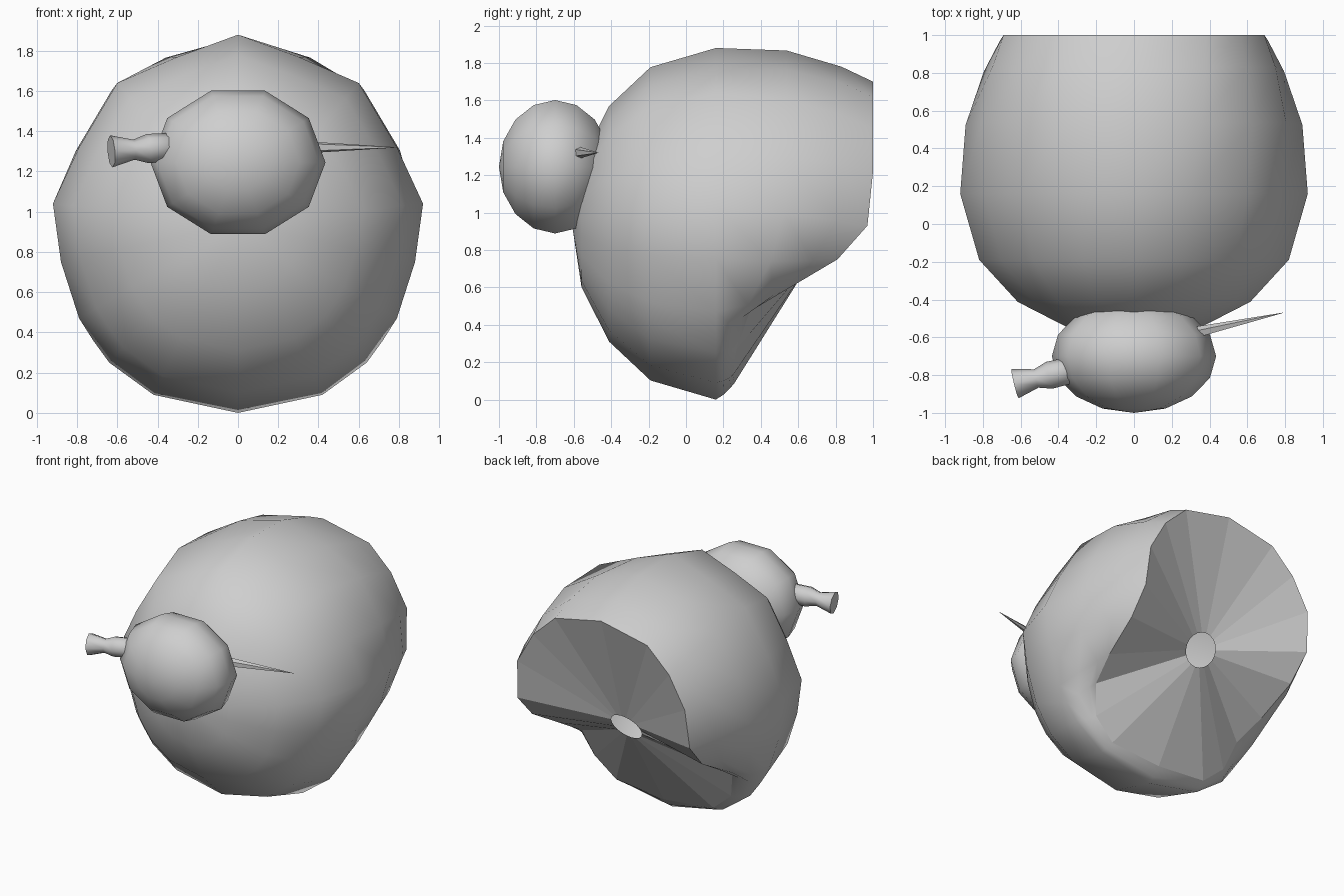
import bpy, bmesh, math
from mathutils import Vector

if "Cube" in bpy.data.objects:
    bpy.data.objects.remove(bpy.data.objects["Cube"])

grey = bpy.data.materials.new("plain_grey")
grey.diffuse_color = (0.62, 0.62, 0.62, 1)
grey.use_nodes = True
grey.node_tree.nodes["Principled BSDF"].inputs["Base Color"].default_value = grey.diffuse_color


def finish(bm, name, flat=()):
    for f in bm.faces:
        f.smooth = f not in flat
    me = bpy.data.meshes.new(name)
    bm.to_mesh(me)
    bm.free()
    ob = bpy.data.objects.new(name, me)
    ob.data.materials.append(grey)
    bpy.context.collection.objects.link(ob)
    return ob


def bridge(bm, a, b):
    n = len(a)
    return [bm.faces.new((a[i], a[(i + 1) % n], b[(i + 1) % n], b[i])) for i in range(n)]


def mirrored(half):
    return half + [Vector((-p.x, p.y, p.z)) for p in half[-2:0:-1]]


# Body: widest ring (x, z) and open back rim (x, y, z), right half from top to bottom
wide = [(0, 1.88), (.30, 1.77), (.60, 1.64), (.79, 1.32), (.92, 1.04), (.88, .75),
        (.79, .47), (.72, .36), (.64, .25), (.42, .09), (0, 0)]
rim = [(0, 1, 1.70), (.38, 1, 1.62), (.56, 1, 1.45), (.69, 1, 1.22), (.71, .97, .93),
       (.70, .81, .75), (.67, .54, .59), (.62, .34, .47), (.56, .27, .27), (.40, .25, .13),
       (0, .26, .09)]
W = mirrored([Vector((x, .16, z)) for x, z in wide])
R = mirrored([Vector(p) for p in rim])
n = len(W)
mid = Vector((0, .16, .94))

bm = bmesh.new()
rings = []
for deg in (21, 42, 63):                      # rounded front
    s, c = math.sin(math.radians(deg)), math.cos(math.radians(deg))
    rings.append([mid + (p - mid) * s - Vector((0, .77 * c, 0)) for p in W])
for t in (0, .45, .8, 1):                     # bulging sides back to the rim
    ring = []
    for a, b in zip(W, R):
        out = (a - mid).normalized()
        ring.append(a.lerp(b, t) + out * (.27 * t * (1 - t) * (b - a).length / .85))
    rings.append(ring)
vr = [[bm.verts.new(p) for p in r] for r in rings]
pole = bm.verts.new(mid - Vector((0, .77, 0)))
for i in range(n):
    bm.faces.new((pole, vr[0][(i + 1) % n], vr[0][i]))
for a, b in zip(vr, vr[1:]):
    bridge(bm, a, b)
# Folded back fan running in to a small hole
axis = Vector((0, .5, .86)).normalized()
hole = []
for i in range(n):
    a = 2 * math.pi * i / n
    hole.append(bm.verts.new(Vector((0, .70, .80)) + Vector((.12 * math.sin(a), 0, 0))
                             + axis * (.12 * math.cos(a))))
fan = set(bridge(bm, vr[-1], hole))
bmesh.ops.recalc_face_normals(bm, faces=bm.faces[:])
finish(bm, "body", fan)

# Head: coarse ellipsoid with its poles front and back
bm = bmesh.new()
bmesh.ops.create_uvsphere(bm, u_segments=10, v_segments=8, radius=1)
for v in bm.verts:
    x, y, z = v.co
    v.co = (.435 * y, -.70 + .30 * z, 1.245 + .375 * x)
bmesh.ops.recalc_face_normals(bm, faces=bm.faces[:])
finish(bm, "head")


def turned(name, start, end, profile, sides):
    """Lathe a list of (position, radius) along the line start to end."""
    start, end = Vector(start), Vector(end)
    q = (end - start).to_track_quat('Z', 'Y')
    bm = bmesh.new()
    loops = []
    for t, r in profile:
        loops.append([bm.verts.new(start.lerp(end, t) + q @ Vector(
            (r * math.cos(2 * math.pi * k / sides), r * math.sin(2 * math.pi * k / sides), 0)))
            for k in range(sides)])
    for a, b in zip(loops, loops[1:]):
        bridge(bm, a, b)
    bm.faces.new(loops[0][::-1])
    bm.faces.new(loops[-1])
    bmesh.ops.recalc_face_normals(bm, faces=bm.faces[:])
    ob = finish(bm, name)
    bpy.ops.object.select_all(action='DESELECT')
    bpy.context.view_layer.objects.active = ob
    ob.select_set(True)
    bpy.ops.object.shade_smooth_by_angle(angle=math.radians(50))


# Flared stub on one side of the head, thin spike on the other
turned("side_stub", (-.30, -.765, 1.325), (-.63, -.845, 1.30),
       [(0, .025), (.12, .07), (.45, .073), (.66, .05), (1, .08)], 8)
turned("side_spike", (.33, -.575, 1.32), (.79, -.47, 1.32), [(0, .032), (1, .001)], 5)
